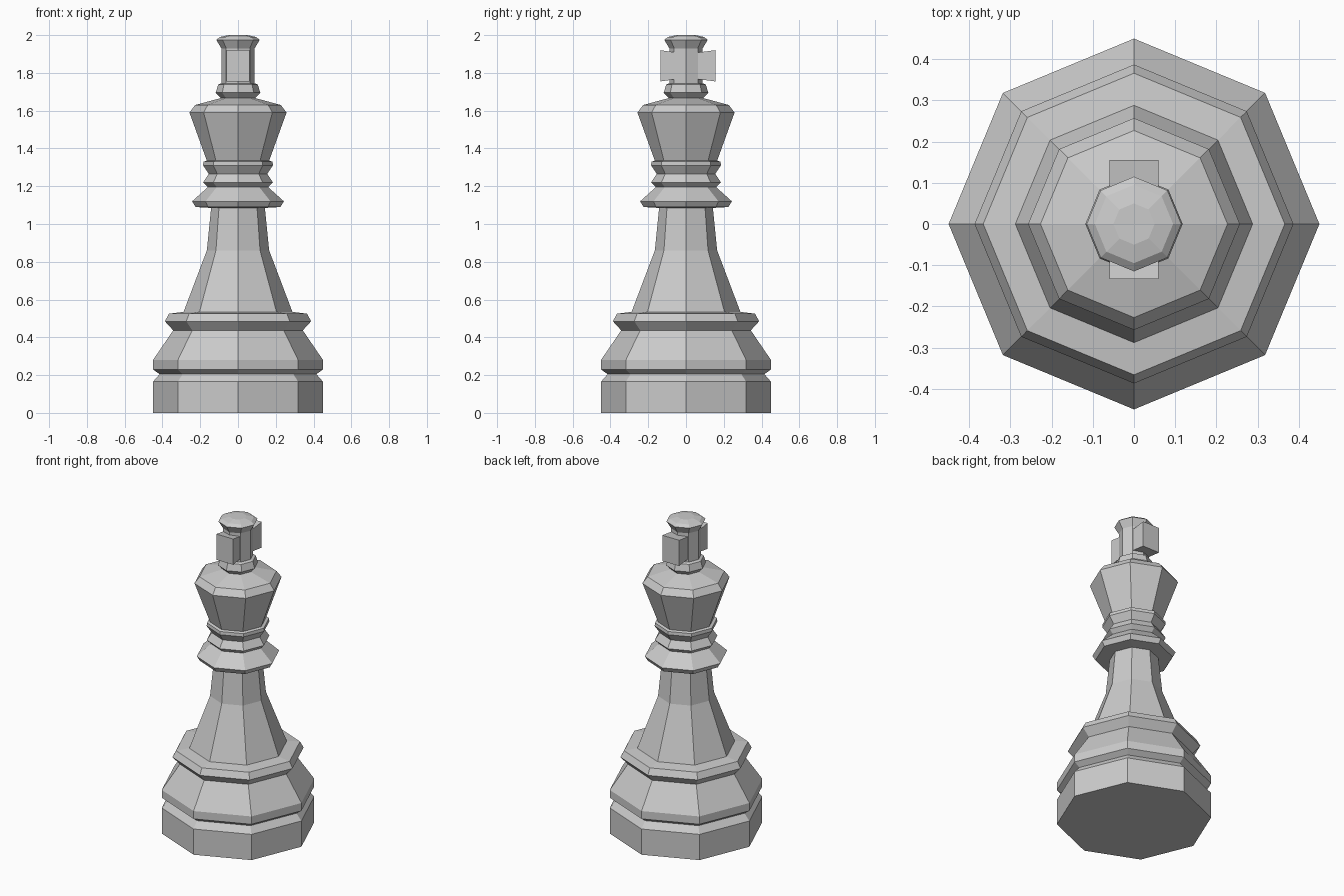
import bpy, bmesh
from math import cos, sin, pi

if "Cube" in bpy.data.objects:
    bpy.data.objects.remove(bpy.data.objects["Cube"])

SIDES = 8


def new_object(name, bm):
    bmesh.ops.recalc_face_normals(bm, faces=bm.faces)
    mesh = bpy.data.meshes.new(name)
    bm.to_mesh(mesh)
    bm.free()
    obj = bpy.data.objects.new(name, mesh)
    bpy.context.collection.objects.link(obj)
    return obj


def turned(name, profile):
    """Eight-sided turned part from (radius, height) points, capped at both ends."""
    bm = bmesh.new()
    rings = [[bm.verts.new((r * cos(2 * pi * i / SIDES), r * sin(2 * pi * i / SIDES), z))
              for i in range(SIDES)] for r, z in profile]
    for low, high in zip(rings, rings[1:]):
        for i in range(SIDES):
            j = (i + 1) % SIDES
            bm.faces.new((low[i], low[j], high[j], high[i]))
    bm.faces.new(rings[0][::-1])
    bm.faces.new(rings[-1])
    return new_object(name, bm)


# Stepped foot with a groove and an upper rim
turned("base", [(0.45, 0), (0.45, 0.165), (0.415, 0.205), (0.45, 0.23), (0.45, 0.28),
                (0.343, 0.437), (0.387, 0.485), (0.366, 0.525), (0.288, 0.535)])

# Tapering stem
turned("stem", [(0.288, 0.535), (0.165, 0.86), (0.142, 1.09)])

# Wide collar and the two small rings above it
turned("collar", [(0.142, 1.085), (0.225, 1.09), (0.243, 1.12), (0.16, 1.195),
                  (0.185, 1.22), (0.155, 1.265), (0.185, 1.31), (0.183, 1.33),
                  (0.165, 1.335)])

# Flared head
turned("head", [(0.165, 1.335), (0.257, 1.59), (0.227, 1.63), (0.09, 1.667)])

# Finial: small ring, post and cap
turned("finial", [(0.088, 1.665), (0.118, 1.695), (0.105, 1.738), (0.088, 1.745),
                  (0.088, 1.93), (0.115, 1.975), (0.095, 1.99), (0.05, 2.0)])

# Cross bar through the post, slightly taller at its ends
bm = bmesh.new()
outline = [(-0.134, 1.755), (0, 1.775), (0.155, 1.755), (0.155, 1.92), (0, 1.9), (-0.134, 1.92)]
face = bm.faces.new([bm.verts.new((-0.06, y, z)) for y, z in outline])
out = bmesh.ops.extrude_face_region(bm, geom=[face])
bmesh.ops.translate(bm, vec=(0.12, 0, 0),
                    verts=[g for g in out["geom"] if isinstance(g, bmesh.types.BMVert)])
new_object("cross_bar", bm)
